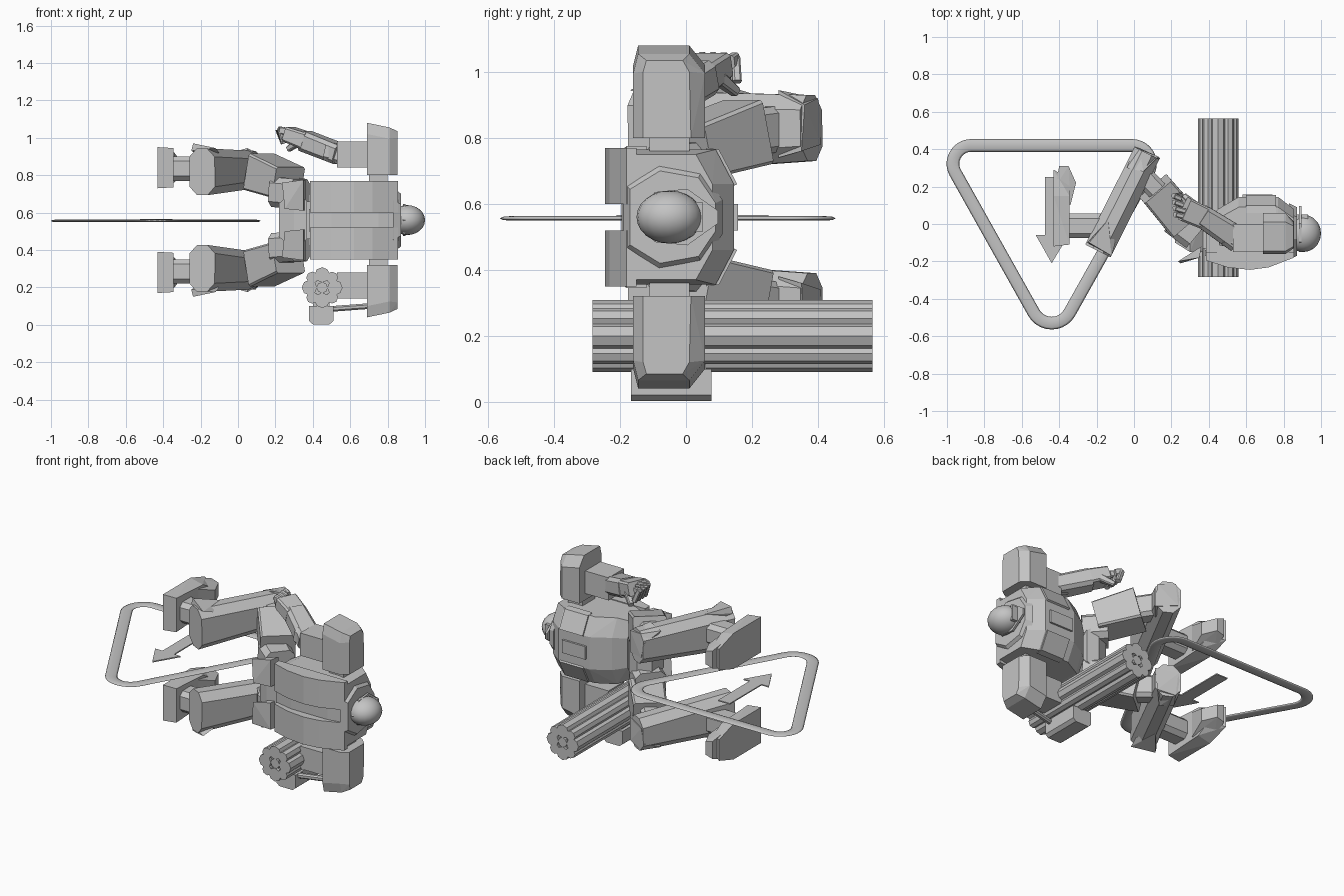
import bpy, bmesh, math
from mathutils import Vector, Matrix

MID = 0.56  # the figure lies on its side, symmetric about this height
grey = bpy.data.materials.new("mid_grey")
grey.diffuse_color = (0.55, 0.55, 0.55, 1)


def finish(name, bm, smooth=False):
    bmesh.ops.recalc_face_normals(bm, faces=bm.faces)
    me = bpy.data.meshes.new(name)
    bm.to_mesh(me)
    bm.free()
    me.materials.append(grey)
    for p in me.polygons:
        p.use_smooth = smooth
    ob = bpy.data.objects.new(name, me)
    bpy.context.collection.objects.link(ob)
    return ob


def hull(name, pts, mirror=False):
    """Faceted convex part, optionally repeated on the other side."""
    for side in ((1, -1) if mirror else (1,)):
        bm = bmesh.new()
        for x, y, z in pts:
            bm.verts.new((x, y, MID + side * (z - MID)))
        res = bmesh.ops.convex_hull(bm, input=bm.verts)
        junk = [v for v in res["geom_interior"] if isinstance(v, bmesh.types.BMVert)]
        bmesh.ops.delete(bm, geom=junk, context='VERTS')
        bmesh.ops.dissolve_limit(bm, angle_limit=0.02, verts=bm.verts, edges=bm.edges)
        finish(name + ("_lower" if side < 0 else "_upper" if mirror else ""), bm)


def box(name, x0, x1, y0, y1, z0, z1, mirror=False):
    hull(name, [(x, y, z) for x in (x0, x1) for y in (y0, y1) for z in (z0, z1)], mirror)


def beam(name, a, b, size_a, size_b, cham=0.0, mirror=False):
    """Chamfered bar from a to b; sizes are (width in plan, height)."""
    a, b = Vector(a), Vector(b)
    d = (b - a).normalized()
    side = d.cross(Vector((0, 0, 1))).normalized()
    up = side.cross(d)
    pts = []
    for c, (w, h) in ((a, size_a), (b, size_b)):
        for s in (-1, 1):
            for t in (-1, 1):
                for cw, ch in ((cham, 0), (0, cham)):
                    pts.append(c + side * s * (w / 2 - cw) + up * t * (h / 2 - ch))
    hull(name, pts, mirror)


def cylinder_y(name, x, z, r, y0, y1, n):
    bm = bmesh.new()
    bmesh.ops.create_cone(bm, cap_ends=True, segments=n, radius1=r, radius2=r, depth=y1 - y0,
                          matrix=Matrix.Translation((x, (y0 + y1) / 2, z)) @ Matrix.Rotation(math.pi / 2, 4, 'X'))
    return finish(name, bm)


# --- rounded triangle base ring with a lens-shaped section ---
bm = bmesh.new()
path = []
for cx, cy, start, rad in ((-0.01, 0.322, -30, 0.098), (-0.87, 0.322, 90, 0.098), (-0.44, -0.42, 210, 0.11)):
    for i in range(11):
        t = math.radians(start + 12 * i)
        path.append((cx, cy, math.cos(t), math.sin(t), rad))
rings = []
for cx, cy, c, s, rad in path:
    ring = []
    for k in range(8):
        a = k * math.pi / 4
        r = rad + 0.034 * math.cos(a)
        ring.append(bm.verts.new((cx + c * r, cy + s * r, MID - 0.004 + 0.007 * math.sin(a))))
    rings.append(ring)
for i, ring in enumerate(rings):
    nxt = rings[(i + 1) % len(rings)]
    for k in range(8):
        bm.faces.new((ring[k], ring[(k + 1) % 8], nxt[(k + 1) % 8], nxt[k]))
finish("base_ring", bm, True)

# --- direction arrow inside the ring ---
bm = bmesh.new()
outline = [(-0.475, 0.25), (-0.475, -0.06), (-0.525, -0.06), (-0.44, -0.21),
           (-0.35, -0.06), (-0.395, -0.06), (-0.395, 0.25)]
face = bm.faces.new([bm.verts.new((x, y, MID)) for x, y in outline])
ext = bmesh.ops.extrude_face_region(bm, geom=[face])
bmesh.ops.translate(bm, verts=[v for v in ext["geom"] if isinstance(v, bmesh.types.BMVert)], vec=(0, 0, 0.007))
finish("arrow", bm)

# --- torso: slices along the body, bevelled chest on +y ---
pts = []
for x, back, mid, front, h, hf in ((0.385, -0.15, -0.03, 0.02, 0.175, 0.09), (0.45, -0.185, 0.03, 0.08, 0.205, 0.1),
                                   (0.56, -0.19, 0.09, 0.145, 0.205, 0.1), (0.77, -0.19, 0.09, 0.145, 0.205, 0.1),
                                   (0.855, -0.17, 0.03, 0.08, 0.19, 0.1)):
    for s in (-1, 1):
        pts += [(x, back, MID + s * h), (x, mid, MID + s * h), (x, front, MID + s * hf)]
hull("torso", pts)
box("chest_core", 0.58, 0.74, 0.1, 0.157, 0.52, 0.6)
hull("chest_plate", [(x, y, z) for x in (0.6, 0.76) for y, z in
                     ((0.06, 0.77), (0.1, 0.765), (0.155, 0.66), (0.1, 0.63))], True)
hull("back_plate", [(x, y, z) for x, y in ((0.385, -0.195), (0.5, -0.232), (0.62, -0.245), (0.72, -0.232), (0.855, -0.18),
                                           (0.385, -0.15), (0.855, -0.15)) for z in (0.6, 0.77)], True)
hull("spine", [(x, y, z) for x, y in ((0.38, -0.17), (0.5, -0.196), (0.75, -0.196), (0.855, -0.175),
                                      (0.38, -0.14), (0.855, -0.14)) for z in (0.5, 0.62)])
hull("collar", [(x, -0.04 + r * c, MID + q * s) for x, r, q in ((0.83, 0.15, 0.175), (0.872, 0.13, 0.14))
                for c, s in ((-1, 0.6), (-0.3, 1), (0.6, 0.85), (1, 0.3), (1, -0.3), (0.6, -0.85), (-0.3, -1), (-1, -0.6))])

# --- head: smooth dome, brim and face ---
bm = bmesh.new()
bmesh.ops.create_uvsphere(bm, u_segments=20, v_segments=12, radius=1,
                          matrix=Matrix.Translation((0.905, -0.05, MID)) @ Matrix.Diagonal((0.095, 0.1, 0.08, 1)))
finish("helmet", bm, True)
hull("helmet_brim", [(x, -0.04 + 0.11 * c, MID + 0.095 * s) for x in (0.882, 0.895) for c, s in
                     ((-1.0, 0), (-0.5, 0.8), (0.4, 0.9), (1.25, 0.2), (1.25, -0.2), (0.4, -0.9), (-0.5, -0.8))])
box("face", 0.86, 0.93, 0.0, 0.05, 0.515, 0.605)

# --- waist, pelvis and hip plates ---
box("waist", 0.33, 0.42, -0.13, 0.0, 0.46, 0.66)
hull("pelvis", [(x, y, z) for x, y, h in ((0.37, -0.15, 0.1), (0.37, 0.03, 0.1), (0.3, -0.15, 0.16), (0.3, 0.05, 0.15),
                                         (0.22, -0.1, 0.09), (0.22, 0.02, 0.09)) for z in (MID - h, MID + h)])
hull("hip_skirt", [(0.36, -0.12, 0.61), (0.36, -0.12, 0.775), (0.25, -0.21, 0.62), (0.235, -0.2, 0.76),
                   (0.35, -0.18, 0.61), (0.35, -0.18, 0.775)], True)
beam("hip", (0.33, -0.06, 0.7), (0.22, 0.03, 0.71), (0.17, 0.16), (0.18, 0.16), 0.03, True)

# --- legs ---
beam("thigh", (0.27, 0.005, 0.76), (0.115, 0.188, 0.818), (0.2, 0.17), (0.19, 0.2), 0.01, True)
beam("knee_joint", (0.17, 0.13, 0.81), (0.03, 0.28, 0.83), (0.11, 0.14), (0.11, 0.14), 0.02, True)
beam("shin", (0.07, 0.38, 0.83), (-0.192, -0.142, 0.818), (0.148, 0.2), (0.152, 0.25), 0.045, True)
hull("knee_cap", [(0.0, 0.41, 0.87), (0.02, 0.41, 0.78), (0.14, 0.35, 0.76), (0.13, 0.36, 0.9), (0.03, 0.4, 0.92),
                  (0.05, 0.28, 0.945), (0.08, 0.28, 0.74), (-0.04, 0.3, 0.92)], True)
hull("calf_fin", [(-0.24, -0.1, 0.97), (-0.25, -0.1, 0.93), (-0.12, -0.17, 0.945), (-0.1, -0.1, 0.92),
                  (-0.14, 0.02, 0.94), (-0.19, -0.05, 0.9)], True)
beam("ankle", (-0.12, -0.01, 0.835), (-0.37, -0.01, 0.835), (0.13, 0.13), (0.13, 0.13), 0.025, True)
hull("foot", [(-0.43, y, z) for y, z in ((-0.12, 0.73), (-0.12, 0.95), (0.15, 0.95), (0.15, 0.73), (0.29, 0.775), (0.29, 0.905))]
     + [(-0.345, y, z) for y, z in ((-0.11, 0.735), (-0.11, 0.945), (0.15, 0.93), (0.15, 0.75), (0.24, 0.8), (0.24, 0.88))], True)
hull("toe_cap", [(-0.4, 0.31, 0.785), (-0.4, 0.31, 0.895), (-0.35, 0.31, 0.8), (-0.35, 0.31, 0.88), (-0.31, 0.22, 0.8),
                 (-0.31, 0.22, 0.88), (-0.34, 0.1, 0.76), (-0.34, 0.1, 0.92), (-0.42, 0.2, 0.75), (-0.42, 0.2, 0.93)], True)

# --- shoulders and upper arms ---
hull("shoulder_armor",
     [(x, y, z) for x, dz in ((0.69, 0.0), (0.81, -0.025)) for y, z in
      ((-0.16, 0.8), (0.058, 0.8), (0.058, 1.02 + dz), (0.01, 1.08 + dz), (-0.145, 1.08 + dz), (-0.16, 1.02 + dz))]
     + [(0.853, y, z) for y, z in ((-0.13, 0.8), (0.015, 0.8), (0.01, 1.0), (-0.01, 1.035), (-0.12, 1.035), (-0.13, 1.0))], True)
box("shoulder_joint", 0.7, 0.8, -0.11, 0.01, 0.72, 0.84, True)
box("upper_arm", 0.53, 0.7, -0.15, 0.0, 0.84, 0.98, True)

# --- free arm with bent fingers ---
beam("elbow", (0.6, -0.08, 0.9), (0.47, -0.06, 0.93), (0.12, 0.11), (0.11, 0.1), 0.02)
beam("forearm", (0.55, -0.08, 0.91), (0.36, 0.045, 0.983), (0.14, 0.105), (0.12, 0.11), 0.02)
beam("palm", (0.37, 0.035, 0.983), (0.27, 0.08, 1.02), (0.12, 0.09), (0.13, 0.08), 0.01)
for i in range(4):
    o = i * 0.033
    beam("finger", (0.285 - o * 0.35, 0.035 + o, 1.03), (0.225 - o * 0.1, 0.05 + o, 1.04), (0.028, 0.04), (0.028, 0.04), 0.006)
    beam("fingertip", (0.225 - o * 0.1, 0.05 + o, 1.045), (0.245, 0.055 + o, 0.97), (0.028, 0.03), (0.028, 0.03), 0.006)
beam("thumb", (0.33, 0.1, 0.98), (0.27, 0.15, 0.94), (0.04, 0.04), (0.03, 0.03), 0.006)

# --- rotary gun on the other arm: wide and narrow barrels alternate ---
GX, GZ = 0.45, 0.199
cylinder_y("gun_core", GX, GZ, 0.075, -0.265, 0.55, 12)
for i in range(8):
    a = i * math.pi / 4
    d, r = (0.068, 0.041) if i % 2 == 0 else (0.075, 0.032)
    cylinder_y("gun_barrel", GX + d * math.cos(a), GZ + d * math.sin(a), r, -0.283, 0.565, 8)
cylinder_y("gun_axle", GX, GZ, 0.03, -0.28, 0.565, 8)
hull("ammo_box", [(x, y, z) for y in (-0.166, 0.078) for x, z in
                  ((0.38, 0.02), (0.4, 0.003), (0.49, 0.003), (0.51, 0.02), (0.51, 0.1), (0.38, 0.1))])
box("ammo_mount", 0.4, 0.49, -0.12, 0.06, 0.09, 0.14)
beam("feed_bar", (0.5, -0.13, 0.085), (0.7, -0.1, 0.1), (0.03, 0.03), (0.03, 0.03), 0.008)
